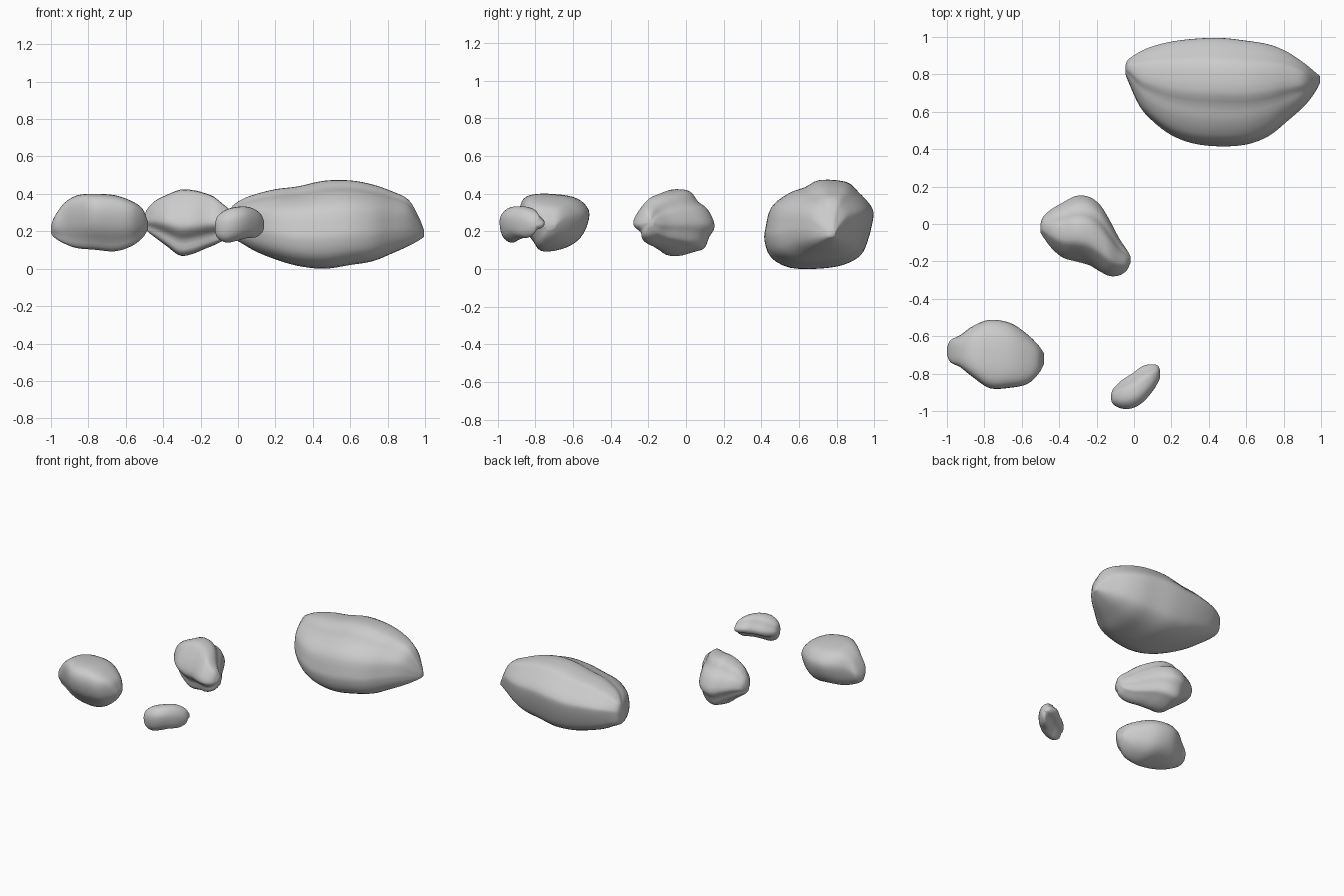
import bpy, bmesh
from mathutils import Vector


def catmull(p, q, r, s, t):
    return 0.5 * (2*q + (r - p)*t + (2*p - 5*q + 4*r - s)*t*t + (3*q - p - 3*r + s)*t**3)


def smooth_path(points, steps, closed):
    """Smooth curve through points of any dimension."""
    pts = [Vector(p) for p in points]
    n = len(pts)
    pick = (lambda i: pts[i % n]) if closed else (lambda i: pts[min(max(i, 0), n - 1)])
    out = [catmull(*(pick(i + k) for k in (-1, 0, 1, 2)), j / steps)
           for i in range(n if closed else n - 1) for j in range(steps)]
    return out if closed else out + [pts[-1]]


def rock(name, stations, section):
    """Loft a side outline (y, z) along x; stations are (x, y0, y1, z0, z1)."""
    outline = smooth_path(section, 3, True)
    lo = [min(p[k] for p in outline) for k in (0, 1)]
    hi = [max(p[k] for p in outline) for k in (0, 1)]
    unit = [[(p[k] - lo[k]) / (hi[k] - lo[k]) for k in (0, 1)] for p in outline]
    bm = bmesh.new()
    rings = []
    for x, y0, y1, z0, z1 in smooth_path(stations, 4, False):
        rings.append([bm.verts.new((x, y0 + u*(y1 - y0), z0 + v*(z1 - z0))) for u, v in unit])
    n = len(unit)
    for a, b in zip(rings, rings[1:]):
        for i in range(n):
            bm.faces.new((a[i], a[(i+1) % n], b[(i+1) % n], b[i]))
    for ring in (rings[0], rings[-1]):
        bmesh.ops.contextual_create(bm, geom=ring)
        cap = [f for f in bm.faces if len(f.verts) == n]
        bmesh.ops.poke(bm, faces=cap)
    bmesh.ops.recalc_face_normals(bm, faces=bm.faces)
    for f in bm.faces:
        f.smooth = True
    mesh = bpy.data.meshes.new(name)
    bm.to_mesh(mesh)
    bm.free()
    bpy.context.collection.objects.link(bpy.data.objects.new(name, mesh))


# Large boulder at the back right
rock("large_boulder", [
    (-.045, .80, .85, .22, .29), (-.03, .76, .88, .17, .335), (.03, .63, .92, .13, .375),
    (.10, .55, .95, .09, .40), (.20, .475, .975, .05, .425), (.32, .43, .99, .015, .44),
    (.46, .415, .995, .0, .47), (.60, .425, .98, .02, .472), (.72, .47, .96, .04, .45),
    (.82, .55, .92, .08, .415), (.91, .63, .86, .12, .37), (.965, .70, .815, .15, .28),
    (.995, .755, .79, .17, .205)],
    [(.71, .48), (.85, .47), (.91, .42), (.98, .34), (.99, .28), (.96, .15), (.92, .07),
     (.83, .02), (.70, .0), (.55, .005), (.45, .06), (.415, .15), (.42, .22), (.45, .33),
     (.54, .405), (.63, .44)])

# Middle stone, slanting across the centre
rock("middle_stone", [
    (-.50, -.045, .0, .23, .28), (-.485, -.07, .04, .20, .32), (-.44, -.13, .08, .165, .365),
    (-.38, -.18, .115, .12, .395), (-.31, -.20, .15, .07, .422), (-.24, -.22, .145, .08, .42),
    (-.18, -.255, .10, .105, .405), (-.13, -.278, .02, .125, .385), (-.08, -.275, -.075, .15, .345),
    (-.04, -.25, -.135, .18, .31), (-.02, -.21, -.17, .225, .27)],
    [(-.285, .24), (-.26, .30), (-.20, .38), (-.14, .425), (-.02, .42), (.04, .36), (.10, .32),
     (.145, .23), (.11, .17), (.08, .11), (.02, .09), (-.10, .065), (-.19, .085), (-.21, .15),
     (-.27, .20)])

# Left stone
rock("left_stone", [
    (-1.0, -.70, -.66, .19, .23), (-.98, -.74, -.62, .165, .28), (-.93, -.765, -.595, .135, .35),
    (-.86, -.82, -.545, .11, .392), (-.77, -.878, -.512, .102, .40), (-.66, -.875, -.53, .093, .393),
    (-.57, -.855, -.59, .12, .362), (-.51, -.80, -.65, .165, .32), (-.482, -.75, -.69, .21, .25)],
    [(-.51, .29), (-.54, .35), (-.60, .385), (-.70, .40), (-.80, .40), (-.86, .375), (-.88, .31),
     (-.86, .22), (-.81, .15), (-.77, .10), (-.69, .10), (-.60, .13), (-.54, .19)])

# Small pebble at the front
rock("small_pebble", [
    (-.122, -.94, -.91, .20, .24), (-.11, -.965, -.88, .165, .28), (-.065, -.987, -.835, .14, .315),
    (-.01, -.985, -.80, .148, .33), (.045, -.955, -.76, .163, .332), (.095, -.90, -.75, .168, .315),
    (.127, -.85, -.757, .19, .285), (.14, -.82, -.785, .22, .25)],
    [(-1.0, .25), (-.985, .30), (-.93, .335), (-.84, .33), (-.80, .29), (-.76, .25), (-.78, .21),
     (-.84, .19), (-.88, .145), (-.93, .145), (-.98, .18)])
